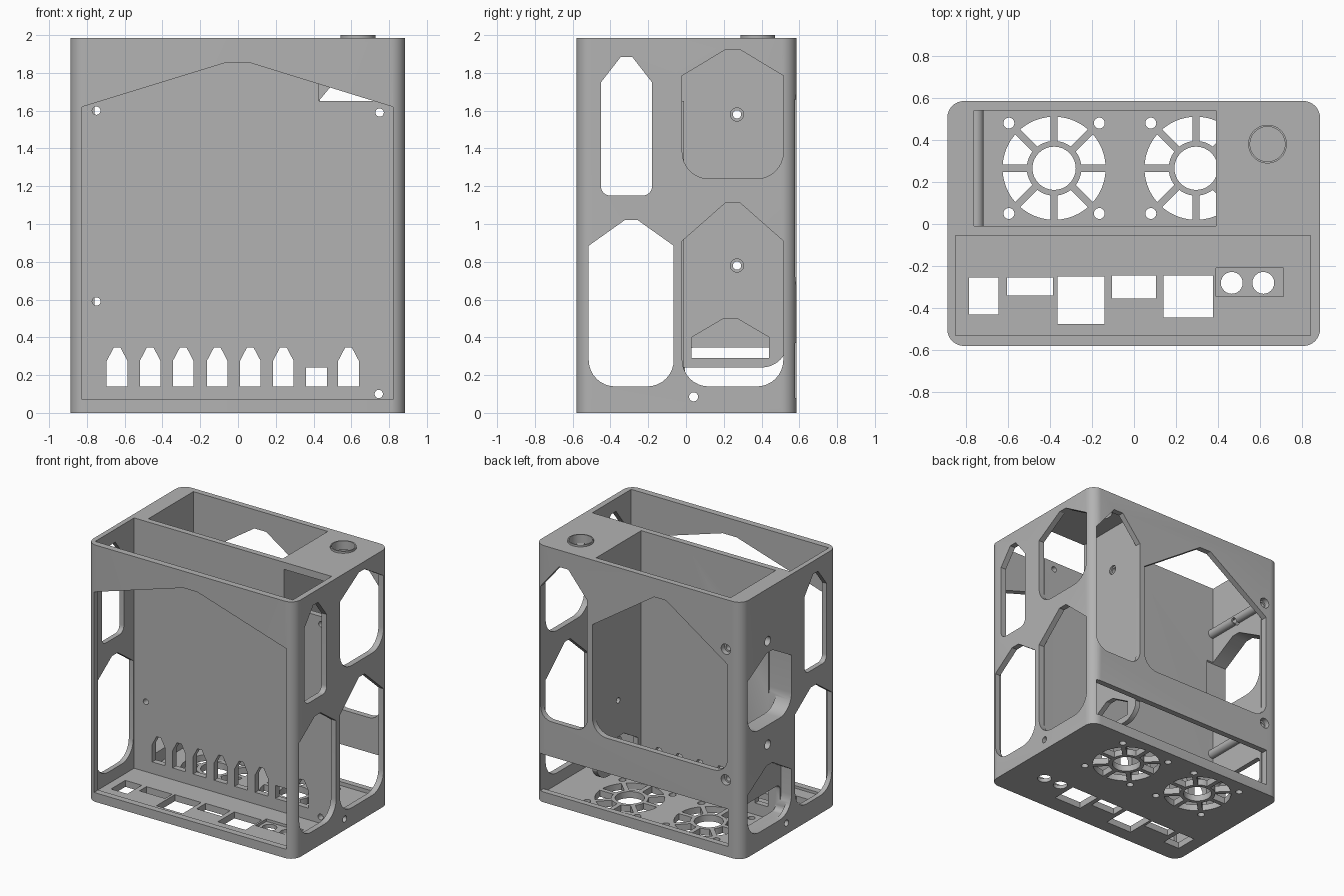
import bpy, bmesh, math

cube = bpy.data.objects.get("Cube")
if cube:
    bpy.data.objects.remove(cube, do_unlink=True)

grey = bpy.data.materials.new("plain grey")
grey.use_nodes = True
GREY = (0.45, 0.45, 0.45, 1)
grey.diffuse_color = GREY
grey.node_tree.nodes["Principled BSDF"].inputs["Base Color"].default_value = GREY


# ---- 2D profiles ----
def arc(cu, cv, r, a0, a1, n=8):
    return [(cu + r * math.cos(math.radians(a0 + (a1 - a0) * i / n)),
             cv + r * math.sin(math.radians(a0 + (a1 - a0) * i / n))) for i in range(n + 1)]


def circle(cu, cv, r, n=24):
    return arc(cu, cv, r, 0, 360, n)[:-1]


def rect(u0, u1, v0, v1):
    return [(u0, v0), (u1, v0), (u1, v1), (u0, v1)]


def rounded(u0, u1, v0, v1, r):
    return (arc(u0 + r, v0 + r, r, 180, 270) + arc(u1 - r, v0 + r, r, 270, 360)
            + arc(u1 - r, v1 - r, r, 0, 90) + arc(u0 + r, v1 - r, r, 90, 180))


def house(u0, u1, v0, shoulder, top, flat=0.035, r=0.0):
    """Window with a peaked top and optionally rounded lower corners."""
    mid = (u0 + u1) / 2
    if r:
        low = arc(u0 + r, v0 + r, r, 180, 270) + arc(u1 - r, v0 + r, r, 270, 360)
    else:
        low = [(u0, v0), (u1, v0)]
    return low + [(u1, shoulder), (mid + flat, top), (mid - flat, top), (u0, shoulder)]


def sector(cx, cy, r0, r1, mid, half_gap):
    """Fan opening between two straight spokes."""
    def ring(r, sign):
        off = 22.5 - math.degrees(math.asin(half_gap / r))
        return arc(cx, cy, r, mid - sign * off, mid + sign * off)
    return ring(r1, 1) + ring(r0, -1)


# ---- solids ----
def solid(name, prisms):
    bm = bmesh.new()
    for axis, pts, a, b in prisms:
        def place(p, d):
            return {"x": (d, p[0], p[1]), "y": (p[0], d, p[1]), "z": (p[0], p[1], d)}[axis]
        lo = [bm.verts.new(place(p, a)) for p in pts]
        hi = [bm.verts.new(place(p, b)) for p in pts]
        bm.faces.new(lo)
        bm.faces.new(hi[::-1])
        for i in range(len(pts)):
            j = (i + 1) % len(pts)
            bm.faces.new((lo[i], hi[i], hi[j], lo[j]))
    bmesh.ops.recalc_face_normals(bm, faces=bm.faces)
    me = bpy.data.meshes.new(name)
    bm.to_mesh(me)
    bm.free()
    me.materials.append(grey)
    ob = bpy.data.objects.new(name, me)
    bpy.context.scene.collection.objects.link(ob)
    return ob


def cut(target, prisms):
    cutter = solid("cutter", prisms)
    cutter.hide_render = True
    mod = target.modifiers.new("cut", "BOOLEAN")
    mod.operation = "DIFFERENCE"
    mod.solver = "EXACT"
    mod.object = cutter
    bpy.context.view_layer.update()
    done = bpy.data.meshes.new_from_object(target.evaluated_get(bpy.context.evaluated_depsgraph_get()))
    target.modifiers.clear()
    target.data = done
    bpy.data.objects.remove(cutter, do_unlink=True)


def finish(ob):
    bpy.ops.object.select_all(action="DESELECT")
    ob.select_set(True)
    bpy.context.view_layer.objects.active = ob
    bpy.ops.object.shade_smooth_by_angle(angle=math.radians(30))


# ---- case shell with three chambers ----
case = solid("case", [("z", rounded(-0.888, 0.885, -0.58, 0.585, 0.08), 0, 1.985)])
cut(case, [("z", rect(-0.85, 0.84, -0.53, -0.055), 0.05, 2.1),
           ("z", rect(-0.76, 0.39, -0.01, 0.54), 0.05, 2.1),
           ("z", rect(0.43, 0.84, -0.01, 0.54), 0.05, 1.93)])

# ---- side windows ----
cut(case, [("x", house(-0.45, -0.18, 1.15, 1.75, 1.885, 0.03, 0.05), -1, 1),
           ("x", house(-0.515, -0.065, 0.14, 0.885, 1.02, 0.035, 0.14), -1, 1),
           ("x", house(-0.02, 0.515, 1.24, 1.785, 1.925, 0.035, 0.14), 0.8399, 1),
           ("x", house(-0.02, 0.515, 0.14, 0.91, 1.115, 0.035, 0.14), 0.8399, 1),
           ("x", house(-0.02, 0.515, 0.93, 1.36, 1.49, 0.035, 0.14), -1, -0.7),
           ("x", house(-0.02, 0.515, 0.14, 0.48, 0.62, 0.035, 0.14), -1, -0.8)])
cut(case, [("x", rounded(-0.005, 0.515, 0.14, 0.345, 0.04), -0.85, -0.7)])

# ---- inner side wall: raised lower edge and cable arch ----
cut(case, [("x", [(-0.01, 0.05), (0.54, 0.05)] + arc(0.4, 0.38, 0.14, 0, -90) + [(-0.01, 0.24)], 0.38, 0.44),
           ("x", house(0.03, 0.44, 0.29, 0.4, 0.5), 0.38, 0.44)])

# ---- front, divider and back openings ----
front = house(-0.825, 0.82, 0.07, 1.62, 1.855, 0.06)
slots = [-0.64, -0.465, -0.29, -0.11, 0.065, 0.24, 0.585]
divider = [house(c - 0.055, c + 0.055, 0.14, 0.275, 0.345, 0.018) for c in slots]
divider += [rect(0.36, 0.47, 0.14, 0.24), rect(0.43, 0.8399, 1.65, 1.93)]
divider += [circle(0.75, 1.59, 0.022), circle(0.745, 0.1, 0.022),
            circle(-0.75, 1.6, 0.022), circle(-0.75, 0.59, 0.022)]
back = [house(-0.765, 0.39, 0.64, 1.485, 1.84, 0.05, 0.12),
        house(0.435, 0.839, 0.64, 1.66, 1.855, 0.04, 0.1),
        rect(-0.77, 0.839, 0.08, 0.37)]
cut(case, [("y", front, -0.7, -0.5)]
    + [("y", p, -0.08, 0.01) for p in divider]
    + [("y", p, 0.53, 0.7) for p in back])
cut(case, [("y", circle(-0.75, z, 0.04), 0.52, 0.7) for z in (1.6, 0.59)])

# ---- floor: fan grilles and port openings ----
floor = [rect(-0.785, -0.645, -0.43, -0.255), rect(-0.605, -0.385, -0.34, -0.255),
         rect(-0.365, -0.14, -0.475, -0.25), rect(-0.105, 0.105, -0.355, -0.245),
         rect(0.14, 0.375, -0.445, -0.245), circle(0.465, -0.28, 0.052), circle(0.615, -0.28, 0.052)]
for cx in (-0.38, 0.295):
    cy = 0.265
    floor.append(circle(cx, cy, 0.103, 32))
    floor += [sector(cx, cy, 0.13, 0.245, 22.5 + 45 * i, 0.017) for i in range(8)]
    floor += [circle(cx + sx * 0.215, cy + sy * 0.215, 0.026) for sx in (-1, 1) for sy in (-1, 1)]
cut(case, [("z", p, -0.1, 0.06) for p in floor])
cut(case, [("z", rect(0.39, 0.71, -0.345, -0.21), 0.03, 0.06)])

# ---- screw holes through the sides, with wider seats ----
side_holes = [("x", circle(0.27, z, 0.022), -1, 0.5) for z in (1.58, 0.78)]
cut(case, side_holes + [("x", circle(0.04, 0.085, 0.024), -1, 1)])
cut(case, [("x", circle(0.27, z, 0.035), a, b) for z in (1.58, 0.78) for a, b in ((0.415, 0.45), (-1, -0.84))])

# ---- top button hole ----
cut(case, [("z", circle(0.635, 0.38, 0.083, 40), 1.9, 2.1)])
finish(case)
ring = solid("button_ring", [("z", circle(0.635, 0.38, 0.092, 40), 1.94, 2.0)])
cut(ring, [("z", circle(0.635, 0.38, 0.083, 40), 1.9, 2.1)])
finish(ring)

# ---- hollow screw posts between divider and back ----
for label, z in (("upper", 1.6), ("lower", 0.59)):
    post = solid(label + "_screw_post", [("y", circle(-0.75, z, 0.035), -0.02, 0.55)])
    cut(post, [("y", circle(-0.75, z, 0.022), -0.1, 0.7)])
    if label == "upper":
        cut(post, side_holes[:1])
    finish(post)
